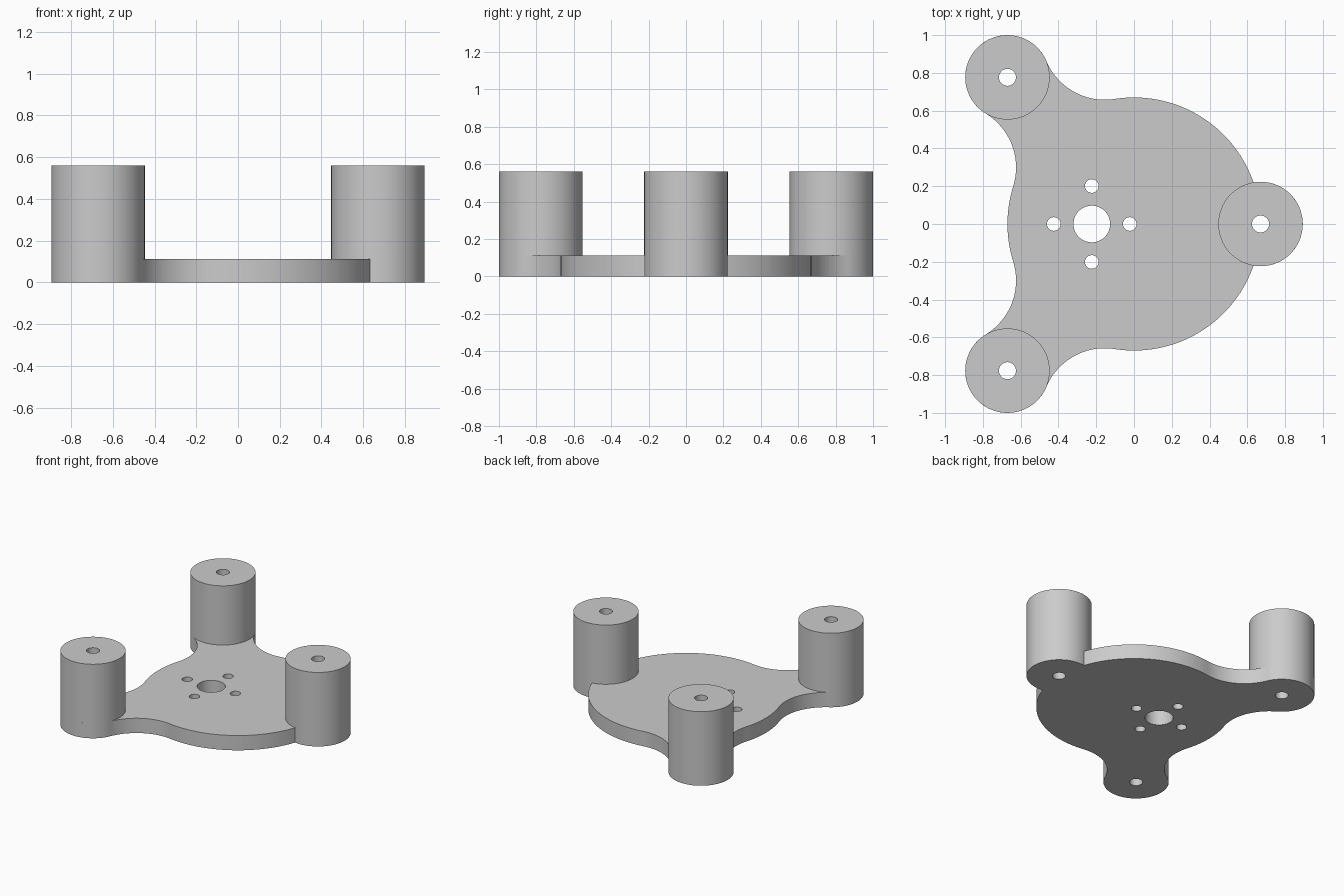
import bpy
import bmesh
from math import asin, acos, atan2, tau, pi, ceil
from mathutils import Vector

if "Cube" in bpy.data.objects:
    bpy.data.objects.remove(bpy.data.objects["Cube"])

DISC_R, POST_R, FILLET_R = 0.67, 0.2235, 0.335
PLATE_Z, POST_Z = 0.112, 0.56
BORE_R = 0.045
CENTRE = Vector((0, 0))
RIGHT_POST = Vector((DISC_R, 0))
BACK_POST = Vector((-DISC_R, 0.7765))
FRONT_POST = Vector((-DISC_R, -0.7765))

grey = bpy.data.materials.new("plain grey")
grey.use_nodes = True
grey.diffuse_color = (0.6, 0.6, 0.6, 1)
grey.node_tree.nodes["Principled BSDF"].inputs["Base Color"].default_value = (0.6, 0.6, 0.6, 1)


def polar(r, a):
    return Vector((r, 0)) @ rotation(a)


def rotation(a):
    from mathutils import Matrix
    return Matrix.Rotation(-a, 2)


def heading(start, end):
    d = end - start
    return atan2(d.y, d.x)


def arc(c, r, a, b, clockwise=False):
    """Points from angle a up to, but not including, angle b."""
    sweep = (b - a) % tau - (tau if clockwise else 0)
    n = max(8, ceil(abs(sweep) / tau * 128))
    return [c + polar(r, a + sweep * i / n) for i in range(n)]


def circle(c, r, n=96):
    return [c + polar(r, tau * i / n) for i in range(n)]


def slab(name, loops, bottom, top):
    """Extruded flat shape; loops inside the first one become holes."""
    curve = bpy.data.curves.new(name, "CURVE")
    curve.dimensions = "2D"
    curve.fill_mode = "BOTH"
    curve.extrude = (top - bottom) / 2
    for loop in loops:
        spline = curve.splines.new("POLY")
        spline.points.add(len(loop) - 1)
        for point, p in zip(spline.points, loop):
            point.co = (p.x, p.y, 0, 1)
        spline.use_cyclic_u = True
    source = bpy.data.objects.new(name + " profile", curve)
    bpy.context.collection.objects.link(source)
    mesh = bpy.data.meshes.new_from_object(
        source.evaluated_get(bpy.context.evaluated_depsgraph_get()))
    bpy.data.objects.remove(source)

    bm = bmesh.new()
    bm.from_mesh(mesh)
    bmesh.ops.translate(bm, verts=bm.verts, vec=(0, 0, (top + bottom) / 2))
    bmesh.ops.remove_doubles(bm, verts=bm.verts, dist=0.00001)
    # a post resting on the plate needs no underside
    if bottom > 0:
        under = [f for f in bm.faces if all(v.co.z < bottom + 0.001 for v in f.verts)]
        bmesh.ops.delete(bm, geom=under, context="FACES_ONLY")
    bmesh.ops.recalc_face_normals(bm, faces=bm.faces)
    bm.to_mesh(mesh)
    bm.free()

    mesh.materials.clear()
    mesh.materials.append(grey)
    obj = bpy.data.objects.new(name, mesh)
    bpy.context.collection.objects.link(obj)
    bpy.ops.object.select_all(action="DESELECT")
    obj.select_set(True)
    bpy.context.view_layer.objects.active = obj
    bpy.ops.object.shade_smooth_by_angle(angle=0.5)
    return obj


# Fillet centres: tangent to both the disc and the back post
to_disc, to_post, span = DISC_R + FILLET_R, POST_R + FILLET_R, BACK_POST.length
spread = acos((to_disc ** 2 + span ** 2 - to_post ** 2) / (2 * to_disc * span))
post_dir = heading(CENTRE, BACK_POST)
outer = polar(to_disc, post_dir - spread)
inner = polar(to_disc, post_dir + spread)

# Half of the plate outline, from the right post round to the far left
meet = 2 * asin(POST_R / 2 / DISC_R)
half = arc(RIGHT_POST, POST_R, 0, pi / 2 + meet / 2)
half += arc(CENTRE, DISC_R, meet, post_dir - spread)
half += arc(outer, FILLET_R, heading(outer, CENTRE), heading(outer, BACK_POST), True)
half += arc(BACK_POST, POST_R, heading(BACK_POST, outer), heading(BACK_POST, inner))
half += arc(inner, FILLET_R, heading(inner, BACK_POST), heading(inner, CENTRE), True)
half += arc(CENTRE, DISC_R, post_dir + spread, pi)
mirrored = [Vector((p.x, -p.y)) for p in reversed(half[1:])]
outline = half + [Vector((-DISC_R, 0))] + mirrored

# Plate with shaft hole, four screw holes and three post bores
posts = {"left_post": RIGHT_POST, "back_post": BACK_POST, "front_post": FRONT_POST}
hub = Vector((-0.2235, 0))
holes = [circle(hub, 0.097)]
holes += [circle(hub + polar(0.201, i * pi / 2), 0.036, 48) for i in range(4)]
holes += [circle(c, BORE_R) for c in posts.values()]
slab("base_plate", [outline] + holes, 0, PLATE_Z)

# Bored posts standing on the plate
for name, c in posts.items():
    slab(name, [circle(c, POST_R), circle(c, BORE_R)], PLATE_Z, POST_Z)
